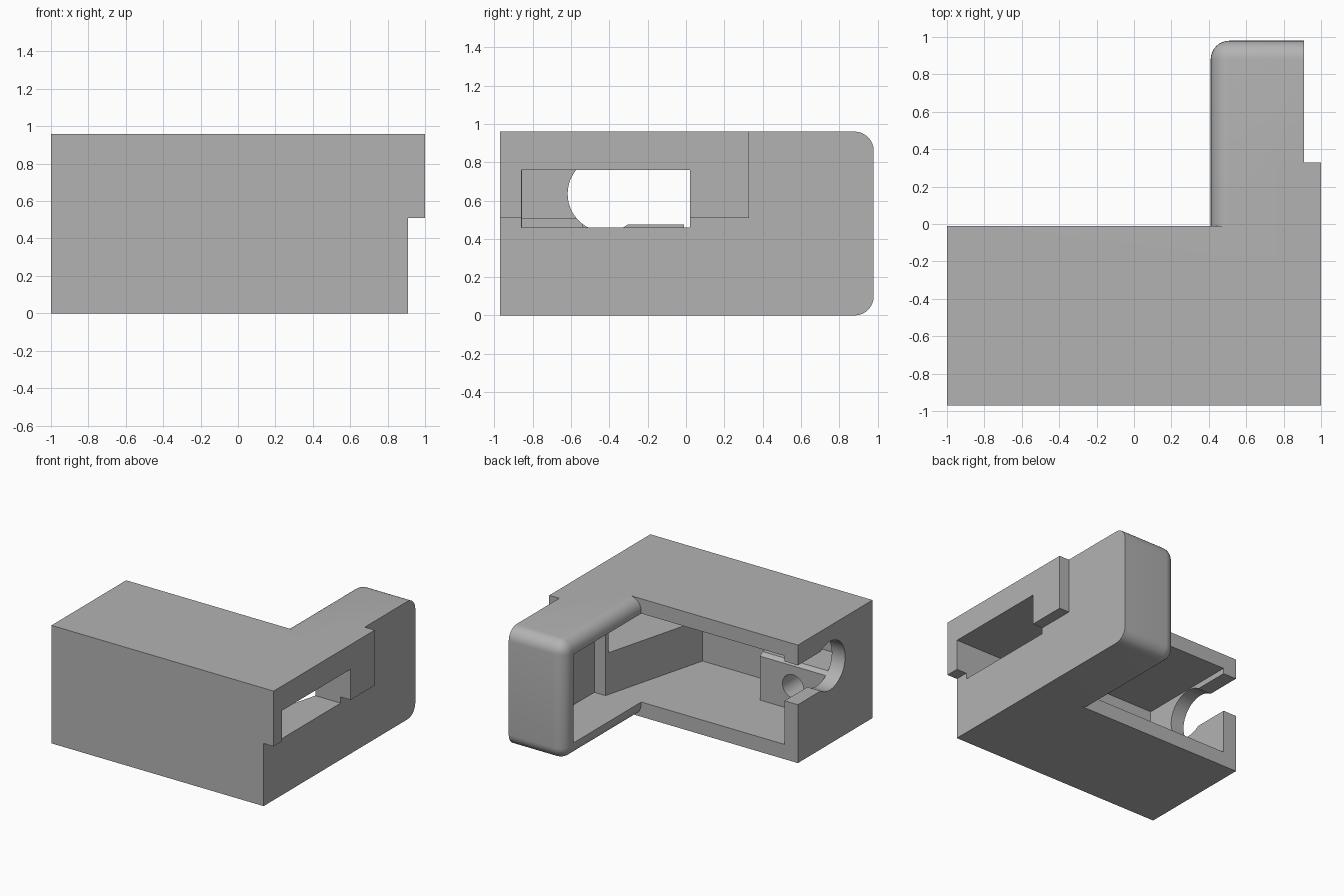
import bpy, bmesh, math
from mathutils import Matrix

if "Cube" in bpy.data.objects:
    bpy.data.objects.remove(bpy.data.objects["Cube"], do_unlink=True)

grey = bpy.data.materials.new("plain grey")
grey.use_nodes = True
colour = (0.45, 0.45, 0.45, 1)
grey.diffuse_color = colour
grey.node_tree.nodes["Principled BSDF"].inputs["Base Color"].default_value = colour


def finish(bm, name):
    bmesh.ops.recalc_face_normals(bm, faces=bm.faces)
    mesh = bpy.data.meshes.new(name)
    bm.to_mesh(mesh)
    bm.free()
    mesh.materials.append(grey)
    obj = bpy.data.objects.new(name, mesh)
    bpy.context.collection.objects.link(obj)
    return obj


def prism(name, outline, z0, z1):
    bm = bmesh.new()
    face = bm.faces.new([bm.verts.new((x, y, z0)) for x, y in outline])
    top = bmesh.ops.extrude_face_region(bm, geom=[face])["geom"]
    for v in top:
        if isinstance(v, bmesh.types.BMVert):
            v.co.z = z1
    return finish(bm, name)


def box(name, x0, x1, y0, y1, z0, z1):
    return prism(name, [(x0, y0), (x1, y0), (x1, y1), (x0, y1)], z0, z1)


def rod(name, centre, radius, length, axis):
    bm = bmesh.new()
    turn = Matrix.Rotation(math.pi / 2, 4, "Y" if axis == "X" else "X")
    bmesh.ops.create_cone(bm, cap_ends=True, segments=48, radius1=radius, radius2=radius,
                          depth=length, matrix=Matrix.Translation(centre) @ turn)
    return finish(bm, name)


def combine(target, other, operation):
    mod = target.modifiers.new(operation.lower(), "BOOLEAN")
    mod.operation = operation
    mod.solver = "EXACT"
    mod.object = other
    bpy.context.view_layer.objects.active = target
    bpy.ops.object.modifier_apply(modifier=mod.name)
    bpy.data.objects.remove(other, do_unlink=True)


# Main body with overhanging side lip
housing = box("housing", -1, 0.91, -0.97, -0.01, 0, 0.96)

# Arm, rounded on its inner side and its end
arm = box("arm", 0.41, 0.91, -0.2, 0.98, 0, 0.96)
bm = bmesh.new()
bm.from_mesh(arm.data)
rounded = []
for e in bm.edges:
    mid = (e.verts[0].co + e.verts[1].co) / 2
    inner, end = mid.x < 0.42, mid.y > 0.97
    cap = mid.z < 0.01 or mid.z > 0.95
    if (inner and end) or (cap and (inner or end)):
        rounded.append(e)
bmesh.ops.bevel(bm, geom=rounded, offset=0.1, segments=8, profile=0.5, affect="EDGES")
bm.to_mesh(arm.data)
bm.free()
combine(housing, arm, "UNION")
combine(housing, box("lip", 0.8, 1, -0.97, 0.33, 0.51, 0.96), "UNION")

# Hollow with a slanted guide wall, open towards the inside corner
hollow = [(-0.88, -0.855), (0.45, -0.855), (0.69, 0.05), (0.79, 0.05),
          (0.79, 0.86), (0.3, 0.86), (0.3, 0.1), (-0.88, 0.1)]
combine(housing, prism("hollow", hollow, 0.12, 0.84), "DIFFERENCE")

# Inner block with a round socket
combine(housing, box("block", -0.93, -0.29, -0.9, -0.54, 0.08, 0.505), "UNION")
combine(housing, rod("socket", (-0.585, -0.65, 0.31), 0.095, 0.4, "Y"), "DIFFERENCE")

# Side window, round opening and the slot leading to it
combine(housing, box("window", 0.3, 1.2, -0.86, 0.02, 0.46, 0.76), "DIFFERENCE")
combine(housing, rod("opening", (-0.65, -0.42, 0.635), 0.198, 0.9, "X"), "DIFFERENCE")
combine(housing, box("slot", -1.1, -0.8, -0.42, 0.1, 0.475, 0.795), "DIFFERENCE")

bpy.ops.object.select_all(action="DESELECT")
housing.select_set(True)
bpy.context.view_layer.objects.active = housing
bpy.ops.object.shade_smooth_by_angle(angle=math.radians(30))
